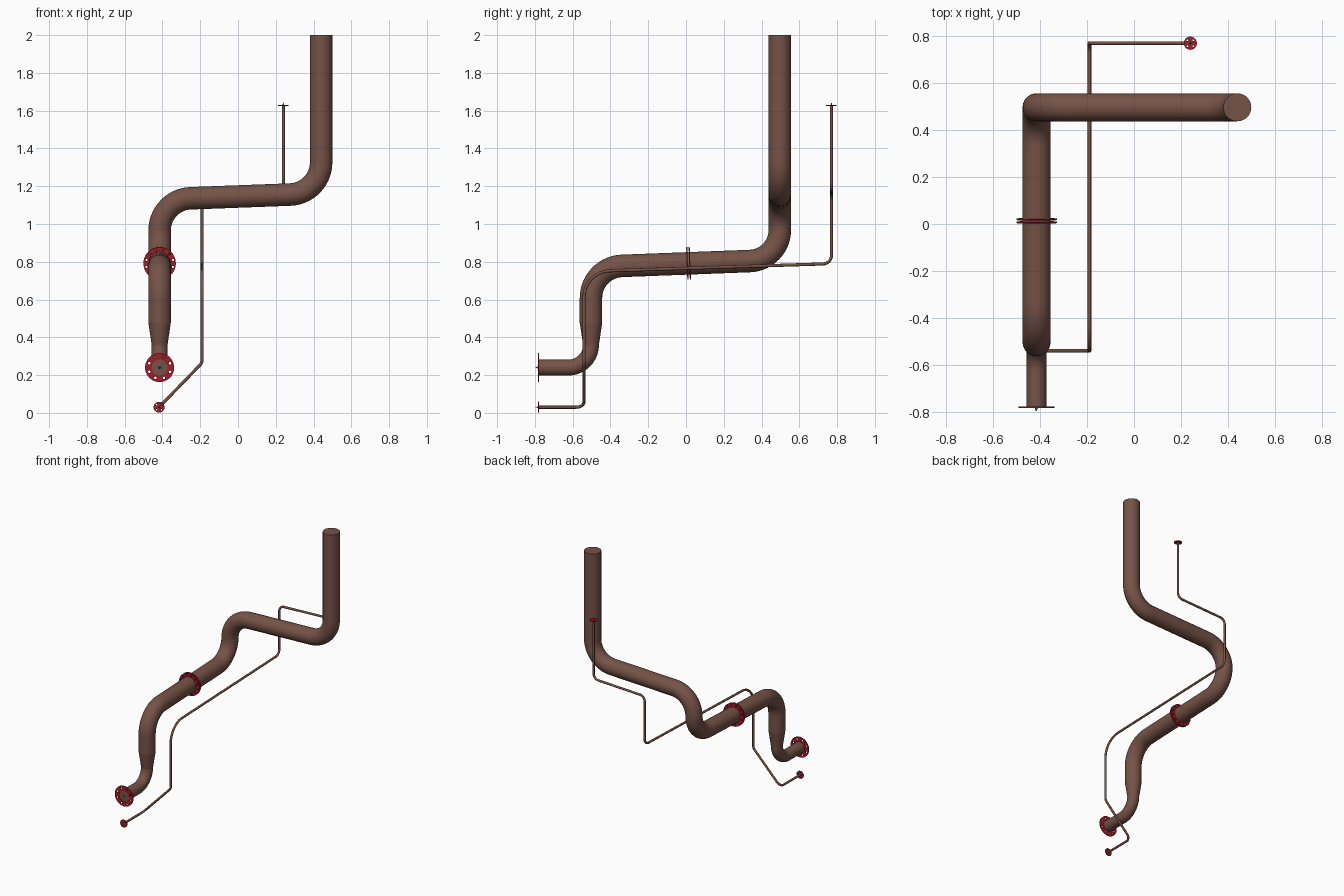
import bpy, bmesh
from math import pi, sin, cos, tan
from mathutils import Vector, Matrix

if "Cube" in bpy.data.objects:
    bpy.data.objects.remove(bpy.data.objects["Cube"])

def material(name, rgb):
    m = bpy.data.materials.new(name)
    m.diffuse_color = (*rgb, 1)
    m.use_nodes = True
    m.node_tree.nodes["Principled BSDF"].inputs["Base Color"].default_value = m.diffuse_color
    return m

BROWN = material("pipe_brown", (0.18, 0.085, 0.062))
RED = material("flange_red", (0.36, 0.012, 0.022))
GREEN = material("marker_green", (0.02, 0.3, 0.03))

def finish(ob, mat):
    ob.data.materials.append(mat)
    bpy.ops.object.select_all(action='DESELECT')
    ob.select_set(True)
    bpy.context.view_layer.objects.active = ob
    bpy.ops.object.shade_smooth_by_angle(angle=0.6)

# Swept tube through ring centres with given tangents and radii
def tube(name, centres, tangents, radii, sides, caps=(False, False), mat=BROWN):
    bm = bmesh.new()
    t0 = tangents[0].normalized()
    u = t0.orthogonal().normalized()
    rings = []
    for c, t, r in zip(centres, tangents, radii):
        t = t.normalized()
        u = t0.rotation_difference(t) @ u
        t0, v = t, t.cross(u)
        rings.append([bm.verts.new(c + r * (cos(a) * u + sin(a) * v))
                      for a in (2 * pi * i / sides for i in range(sides))])
    for a, b in zip(rings, rings[1:]):
        for i in range(sides):
            j = (i + 1) % sides
            bm.faces.new((a[i], a[j], b[j], b[i]))
    if caps[0]:
        bm.faces.new(rings[0][::-1])
    if caps[1]:
        bm.faces.new(rings[-1])
    me = bpy.data.meshes.new(name)
    bm.to_mesh(me)
    bm.free()
    ob = bpy.data.objects.new(name, me)
    bpy.context.collection.objects.link(ob)
    finish(ob, mat)

# Straight pipes and elbows along a list of corner points
def run(name, points, bends, r, sides, caps, steps=14):
    pts = [Vector(p) for p in points]
    start = pts[0]
    for k in range(1, len(pts)):
        d = (pts[k] - pts[k - 1]).normalized()
        last = k == len(pts) - 1
        if last:
            end = pts[k]
        else:
            d2 = (pts[k + 1] - pts[k]).normalized()
            ang = d.angle(d2)
            R = bends[k - 1]
            end = pts[k] - d * R * tan(ang / 2)
        if (end - start).length > 2e-3:
            tube(f"{name}_straight_{k}", [start, end], [d, d], [r, r], sides,
                 (caps[0] and k == 1, caps[1] and last))
        if not last:
            n = (d2 - d * d.dot(d2)).normalized()
            angs = [ang * i / steps for i in range(steps + 1)]
            cs = [end + R * (sin(a) * d + (1 - cos(a)) * n) for a in angs]
            ts = [cos(a) * d + sin(a) * n for a in angs]
            tube(f"{name}_elbow_{k}", cs, ts, [r] * len(cs), sides)
            start = cs[-1]

# Flange ring with bolt holes: filled 2D outline, extruded and turned to its axis
def flange(name, centre, axis, outer, inner, holes, hole_r, thick):
    cu = bpy.data.curves.new(name, 'CURVE')
    cu.dimensions = '2D'
    cu.fill_mode = 'BOTH'
    cu.extrude = thick / 2
    mid = (outer + inner) / 2
    circles = [(0, 0, outer, 40), (0, 0, inner, 32)]
    for i in range(holes):
        a = 2 * pi * (i + 0.5) / holes
        circles.append((mid * cos(a), mid * sin(a), hole_r, 12))
    for x, y, r, n in circles:
        s = cu.splines.new('POLY')
        s.points.add(n - 1)
        for i, p in enumerate(s.points):
            p.co = (x + r * cos(2 * pi * i / n), y + r * sin(2 * pi * i / n), 0, 1)
        s.use_cyclic_u = True
    ob = bpy.data.objects.new(name, cu)
    bpy.context.collection.objects.link(ob)
    bpy.ops.object.select_all(action='DESELECT')
    ob.select_set(True)
    bpy.context.view_layer.objects.active = ob
    bpy.ops.object.convert(target='MESH')
    ob = bpy.context.object
    q = Vector((0, 0, 1)).rotation_difference(Vector(axis).normalized())
    ob.data.transform(Matrix.Translation(centre) @ q.to_matrix().to_4x4())
    finish(ob, RED)

# Small green end marker cone
def marker(name, base, axis, r=0.007, h=0.015):
    b, d = Vector(base), Vector(axis)
    tube(name, [b, b + d * h], [d, d], [r, 0.0004], 12, (True, True), GREEN)

X, Y = -0.415, -0.503

# Main pipe: narrow inlet, reducer, wide run
run("inlet_pipe", [(X, -0.78, 0.24), (X, Y, 0.24), (X, Y, 0.36)], [0.12],
    0.042, 40, (True, False))
tube("reducer", [Vector((X, Y, 0.36)), Vector((X, Y, 0.475))],
     [Vector((0, 0, 1))] * 2, [0.042, 0.059], 40)
A, B = Vector((X, Y, 0.772)), Vector((X, 0.497, 0.810))
run("main_pipe", [(X, Y, 0.475), A, B, (X, 0.497, 1.13), (0.44, 0.497, 1.162),
                  (0.44, 0.497, 2.0)], [0.17, 0.165, 0.17, 0.17], 0.0595, 40, (False, True))
flange("inlet_flange", (X, -0.78, 0.24), (0, 1, 0), 0.077, 0.042, 8, 0.007, 0.006)
slope = (B - A).normalized()
for i, y in enumerate((0.007, 0.020)):
    c = A + slope * ((y - Y) / slope.y)
    flange(f"mid_flange_{i + 1}", c, slope, 0.086, 0.0592, 12, 0.006, 0.006)
marker("inlet_marker", (X, -0.782, 0.24), (0, -1, 0))

# Thin side pipe
run("thin_pipe", [(X - 0.003, -0.78, 0.03), (X - 0.003, -0.54, 0.03), (-0.19, -0.54, 0.265),
                  (-0.19, -0.54, 0.748), (-0.19, 0.77, 0.79), (-0.19, 0.77, 1.16),
                  (0.24, 0.77, 1.178), (0.24, 0.77, 1.629)],
    [0.04, 0.04, 0.14, 0.045, 0.04, 0.04], 0.0082, 16, (True, True), 8)
flange("thin_flange_low", (X - 0.003, -0.78, 0.03), (0, 1, 0), 0.029, 0.008, 4, 0.004, 0.005)
flange("thin_flange_high", (0.24, 0.77, 1.627), (0, 0, 1), 0.028, 0.008, 4, 0.004, 0.005)
marker("thin_marker_low", (X - 0.003, -0.782, 0.03), (0, -1, 0), 0.005)
marker("thin_marker_high", (0.24, 0.77, 1.629), (0, 0, 1), 0.005)
